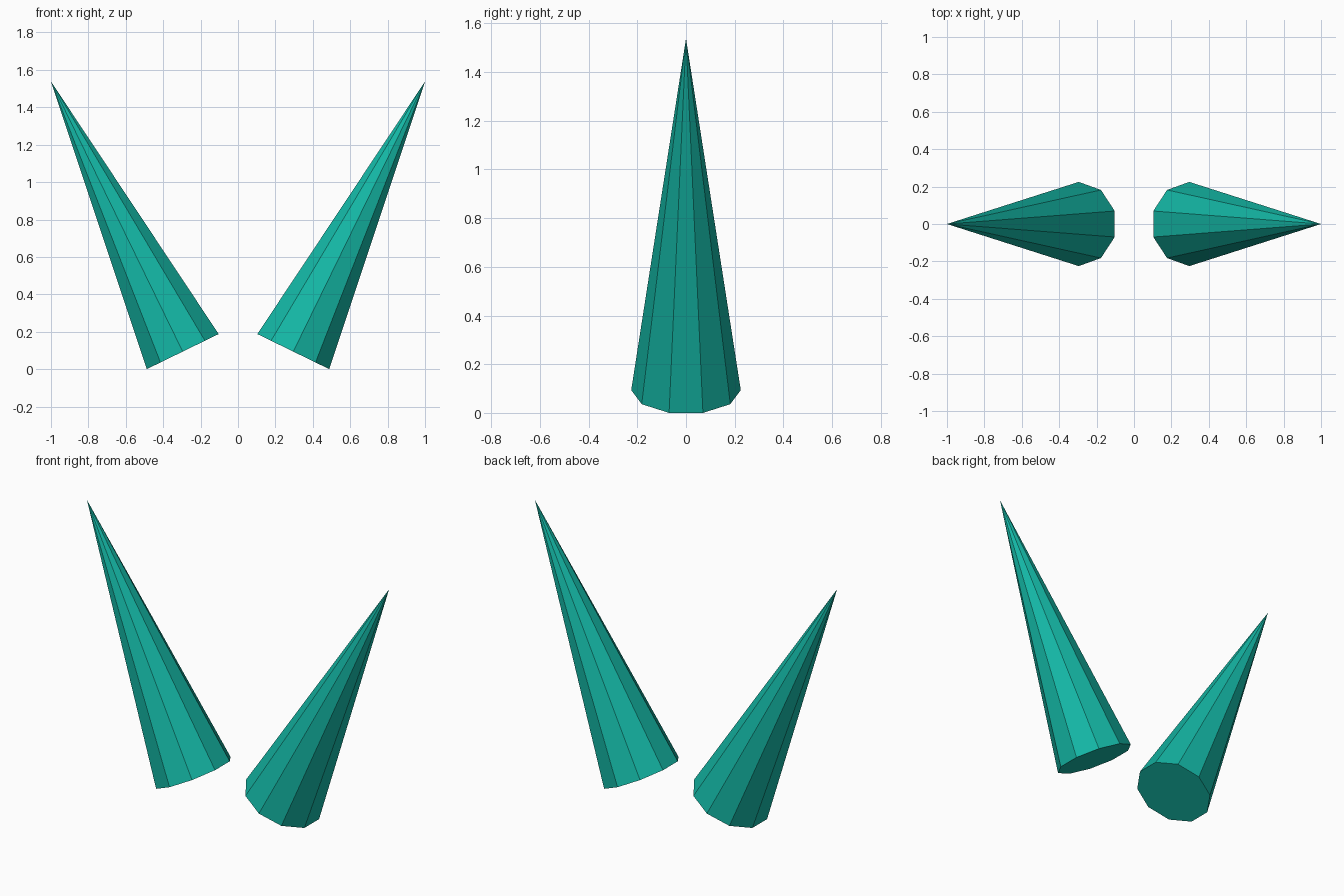
import bpy
from math import radians, sin, cos

if "Cube" in bpy.data.objects:
    bpy.data.objects.remove(bpy.data.objects["Cube"])

RADIUS, HEIGHT, TILT = 0.225, 1.607, radians(26)
HALF_FLAT = RADIUS * cos(radians(18))  # flat-to-side half width of the decagon base

mat = bpy.data.materials.new("teal")
mat.diffuse_color = (0.007, 0.479, 0.381, 1)
mat.use_nodes = True
mat.node_tree.nodes["Principled BSDF"].inputs["Base Color"].default_value = mat.diffuse_color


def spike(name, side):
    """Ten-sided cone leaning outwards, its lower rim edge on the ground."""
    apex_x = 1.0
    apex_z = HALF_FLAT * sin(TILT) + HEIGHT * cos(TILT)
    centre = (side * (apex_x - HEIGHT / 2 * sin(TILT)), 0,
              apex_z - HEIGHT / 2 * cos(TILT))
    bpy.ops.mesh.primitive_cone_add(vertices=10, radius1=RADIUS, radius2=0,
                                    depth=HEIGHT, location=centre,
                                    rotation=(0, side * TILT, 0))
    obj = bpy.context.object
    obj.name = name
    obj.data.materials.append(mat)


# Mirrored pair of spikes
spike("right_spike", 1)
spike("left_spike", -1)
